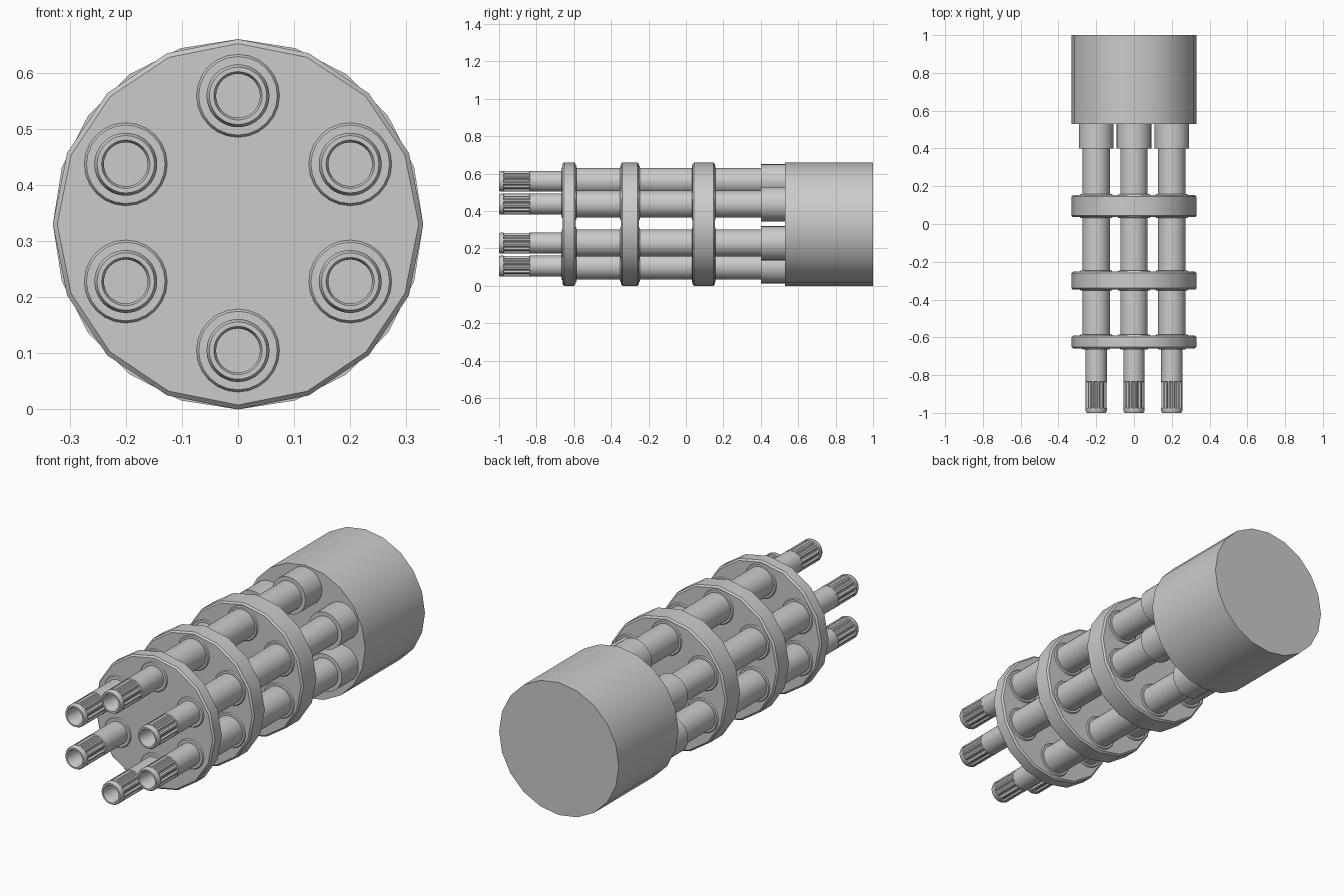
import bpy, bmesh, math

if "Cube" in bpy.data.objects:
    bpy.data.objects.remove(bpy.data.objects["Cube"])

CZ = 0.33
BARRELS = [(0, 0.559), (0, 0.105), (0.2, 0.437), (-0.2, 0.437), (0.2, 0.228), (-0.2, 0.228)]


def lathe(name, profile, sides, x=0, z=CZ, slots=()):
    """Revolve (y, radius) points round the y axis; rings listed in slots get grooves."""
    bm = bmesh.new()
    rings = []
    for k, (y, r) in enumerate(profile):
        ring = []
        for i in range(sides):
            a = math.pi / 2 + 2 * math.pi * i / sides
            rr = r - 0.008 if k in slots and i % 4 < 2 else r
            ring.append(bm.verts.new((x + rr * math.cos(a), y, z + rr * math.sin(a))))
        rings.append(ring)
    for a, b in zip(rings, rings[1:]):
        for i in range(sides):
            j = (i + 1) % sides
            bm.faces.new((a[i], a[j], b[j], b[i]))
    bm.faces.new(rings[0])
    bm.faces.new(rings[-1])
    bmesh.ops.recalc_face_normals(bm, faces=bm.faces)
    mesh = bpy.data.meshes.new(name)
    bm.to_mesh(mesh)
    bm.free()
    ob = bpy.data.objects.new(name, mesh)
    bpy.context.collection.objects.link(ob)
    bpy.ops.object.select_all(action='DESELECT')
    ob.select_set(True)
    bpy.context.view_layer.objects.active = ob
    bpy.ops.object.shade_smooth_by_angle(angle=math.radians(30))
    return ob


# rear drum
lathe("rear_drum", [(0.53, 0.33), (1.0, 0.33)], 20)

# bevelled clamp discs: front y, back y, front collar radius, back collar radius
discs = [("front", -0.66, -0.59, 0.074, 0.086),
         ("middle", -0.348, -0.252, 0.086, 0.086),
         ("rear", 0.036, 0.154, 0.086, 0.086)]
for label, y0, y1, r0, r1 in discs:
    lathe(label + "_disc", [(y0, 0.322), (y0 + 0.008, 0.33),
                            (y1 - 0.008, 0.33), (y1, 0.322)], 16)
    # low collars where the barrels pass through
    for n, (x, z) in enumerate(BARRELS):
        lathe(f"{label}_collar_{n}", [(y0 - 0.005, r0 - 0.004), (y0, r0),
                                      (y1, r1), (y1 + 0.005, r1 - 0.004)], 24, x, z)

for n, (x, z) in enumerate(BARRELS):
    # stepped barrel
    lathe(f"barrel_{n}", [(-0.835, 0.045), (-0.83, 0.056), (-0.63, 0.056),
                          (-0.62, 0.072), (0.42, 0.072)], 32, x, z)
    # fluted muzzle with an open bore
    lathe(f"muzzle_{n}", [(-0.84, 0.039), (-0.992, 0.039), (-1.0, 0.043), (-1.0, 0.051),
                          (-0.99, 0.056), (-0.975, 0.056), (-0.973, 0.056),
                          (-0.837, 0.056), (-0.835, 0.056), (-0.825, 0.056)],
          48, x, z, slots=(6, 7))
    # sleeve joining barrel to drum
    lathe(f"sleeve_{n}", [(0.4, 0.092), (0.54, 0.092)], 24, x, z)
